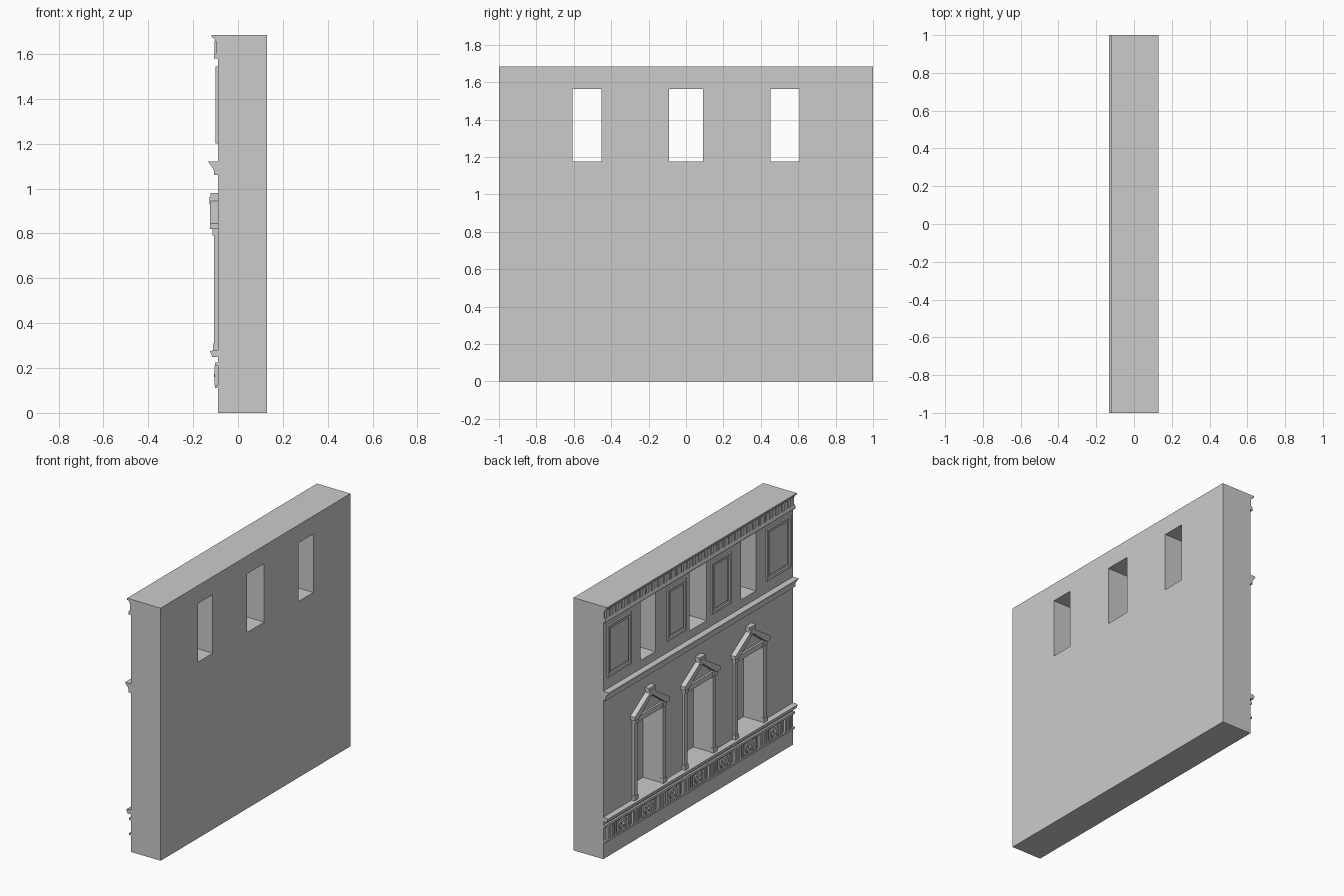
import bpy, bmesh, math
from mathutils import Matrix, Vector

if "Cube" in bpy.data.objects:
    bpy.data.objects.remove(bpy.data.objects["Cube"])

FACE, BACK, HEIGHT = -0.09, 0.13, 1.685
BAYS = (-0.53, 0.0, 0.53)


def finish(bm, name):
    bmesh.ops.recalc_face_normals(bm, faces=bm.faces)
    me = bpy.data.meshes.new(name)
    bm.to_mesh(me)
    bm.free()
    ob = bpy.data.objects.new(name, me)
    bpy.context.collection.objects.link(ob)
    return ob


def prism(bm, pts, axis, a, b):
    """Extrude a closed profile: (y,z) points along x, or (x,z) points along y."""
    def co(p, t):
        return (t, p[0], p[1]) if axis == 'x' else (p[0], t, p[1])
    lo = [bm.verts.new(co(p, a)) for p in pts]
    hi = [bm.verts.new(co(p, b)) for p in pts]
    bm.faces.new(lo)
    bm.faces.new(hi[::-1])
    for i in range(len(pts)):
        j = (i + 1) % len(pts)
        bm.faces.new((lo[i], lo[j], hi[j], hi[i]))


def box(bm, x0, x1, y0, y1, z0, z1):
    prism(bm, [(y0, z0), (y1, z0), (y1, z1), (y0, z1)], 'x', x0, x1)


def border(bm, x, y0, y1, z0, z1, t):
    """Four-sided raised frame standing out to x."""
    box(bm, x, FACE, y0, y0 + t, z0, z1)
    box(bm, x, FACE, y1 - t, y1, z0, z1)
    box(bm, x, FACE, y0 + t, y1 - t, z0, z0 + t)
    box(bm, x, FACE, y0 + t, y1 - t, z1 - t, z1)


def moulding(name, pts):
    bm = bmesh.new()
    prism(bm, [(FACE, pts[0][1])] + pts + [(FACE, pts[-1][1])], 'y', -1, 1)
    return finish(bm, name)


# Wall with three through windows above and three deep niches below
bm = bmesh.new()
box(bm, FACE, BACK, -1, 1, 0, HEIGHT)
wall = finish(bm, "wall")
bm = bmesh.new()
for c in BAYS:
    w = 0.09 if c == 0 else 0.078
    box(bm, -0.3, 0.3, c - w, c + w, 1.175, 1.565)
    box(bm, -0.3, 0.04, c - 0.135, c + 0.135, 0.28, 0.785)
cutter = finish(bm, "opening_cutter")
cutter.hide_render = True
mod = wall.modifiers.new("openings", 'BOOLEAN')
mod.object, mod.operation, mod.solver = cutter, 'DIFFERENCE', 'EXACT'
bpy.context.view_layer.objects.active = wall
bpy.ops.object.modifier_apply(modifier=mod.name)
bpy.data.objects.remove(cutter)

# Continuous horizontal mouldings
moulding("top_cornice", [(-0.1, 1.655), (-0.105, 1.668), (-0.118, 1.675), (-0.118, HEIGHT)])
moulding("dentil_rail", [(-0.108, 1.58), (-0.108, 1.592), (-0.103, 1.605)])
moulding("dentil_backing", [(-0.095, 1.605), (-0.095, 1.655)])
moulding("middle_cornice", [(-0.108, 1.06), (-0.108, 1.083), (-0.115, 1.095),
                            (-0.122, 1.103), (-0.133, 1.12)])
moulding("sill_band", [(-0.115, 0.25), (-0.124, 0.275), (-0.112, 0.28)])

# Dentils under the top cornice
bm = bmesh.new()
for i in range(32):
    c = -1 + (i + 0.5) / 16
    box(bm, -0.105, FACE, c - 0.019, c + 0.019, 1.605, 1.658)
finish(bm, "dentils")

# Framed panels between the upper windows
bm = bmesh.new()
for s in (-1, 1):
    for a, b in ((0.135, 0.335), (0.715, 0.965)):
        y0, y1 = sorted((s * a, s * b))
        border(bm, -0.101, y0, y1, 1.2, 1.545, 0.015)
        box(bm, -0.096, FACE, y0 + 0.03, y1 - 0.03, 1.23, 1.515)
finish(bm, "upper_panels")

# Pedimented surrounds of the lower niches
bm = bmesh.new()
for c in BAYS:
    for s in (-1, 1):
        def y(v):
            return c + s * v
        def side(x, a, b, z0, z1):
            box(bm, x, FACE, *sorted((y(a), y(b))), z0, z1)
        side(-0.106, 0.135, 0.165, 0.28, 0.82)      # jamb
        side(-0.112, 0.132, 0.17, 0.28, 0.31)       # base
        side(-0.113, 0.132, 0.17, 0.79, 0.82)       # capital
        prism(bm, [(y(0.185), 0.82), (y(0.185), 0.845), (y(0), 0.962),
                   (y(0), 0.93), (y(0.145), 0.82)], 'x', -0.124, FACE)  # rake
    box(bm, -0.104, FACE, c - 0.135, c + 0.135, 0.785, 0.82)    # lintel
    box(bm, -0.126, FACE, c - 0.027, c + 0.027, 0.93, 0.962)    # apex block
    box(bm, -0.122, FACE, c - 0.033, c + 0.033, 0.962, 0.98)    # block cap
finish(bm, "niche_surrounds")

# Base frieze: edge rails and groups of three bars
bm = bmesh.new()
box(bm, -0.103, FACE, -1, 1, 0.11, 0.122)
box(bm, -0.103, FACE, -1, 1, 0.21, 0.225)
for i in range(8):
    c = (i - 3.5) * 0.267
    for k in (-1, 0, 1):
        m = c + k * 0.026
        box(bm, -0.104, FACE, m - 0.009, m + 0.009, 0.122, 0.21)
for i in range(7):
    c = (i - 3) * 0.267
    border(bm, -0.098, c - 0.075, c + 0.075, 0.122, 0.21, 0.007)
finish(bm, "base_frieze")

# Round rosettes in the frieze: disc, four petals and a boss
bm = bmesh.new()
turn = Matrix.Rotation(math.pi / 2, 4, 'Y')
for i in range(7):
    o = Vector((FACE, (i - 3) * 0.267, 0.166))
    bmesh.ops.create_cone(bm, cap_ends=True, segments=24, radius1=0.041, radius2=0.041,
                          depth=0.016, matrix=Matrix.Translation(o) @ turn)
    for k in range(4):
        spin = Matrix.Rotation(math.pi / 4 + k * math.pi / 2, 4, 'X')
        m = (Matrix.Translation(o + Vector((-0.008, 0, 0))) @ spin
             @ Matrix.Translation((0, 0, 0.022)) @ Matrix.Diagonal((0.006, 0.011, 0.016, 1)))
        bmesh.ops.create_uvsphere(bm, u_segments=10, v_segments=6, radius=1, matrix=m)
    m = Matrix.Translation(o + Vector((-0.008, 0, 0))) @ Matrix.Diagonal((0.01, 0.011, 0.011, 1))
    bmesh.ops.create_uvsphere(bm, u_segments=12, v_segments=8, radius=1, matrix=m)
rosettes = finish(bm, "rosettes")
bpy.ops.object.select_all(action='DESELECT')
rosettes.select_set(True)
bpy.context.view_layer.objects.active = rosettes
bpy.ops.object.shade_smooth_by_angle()
